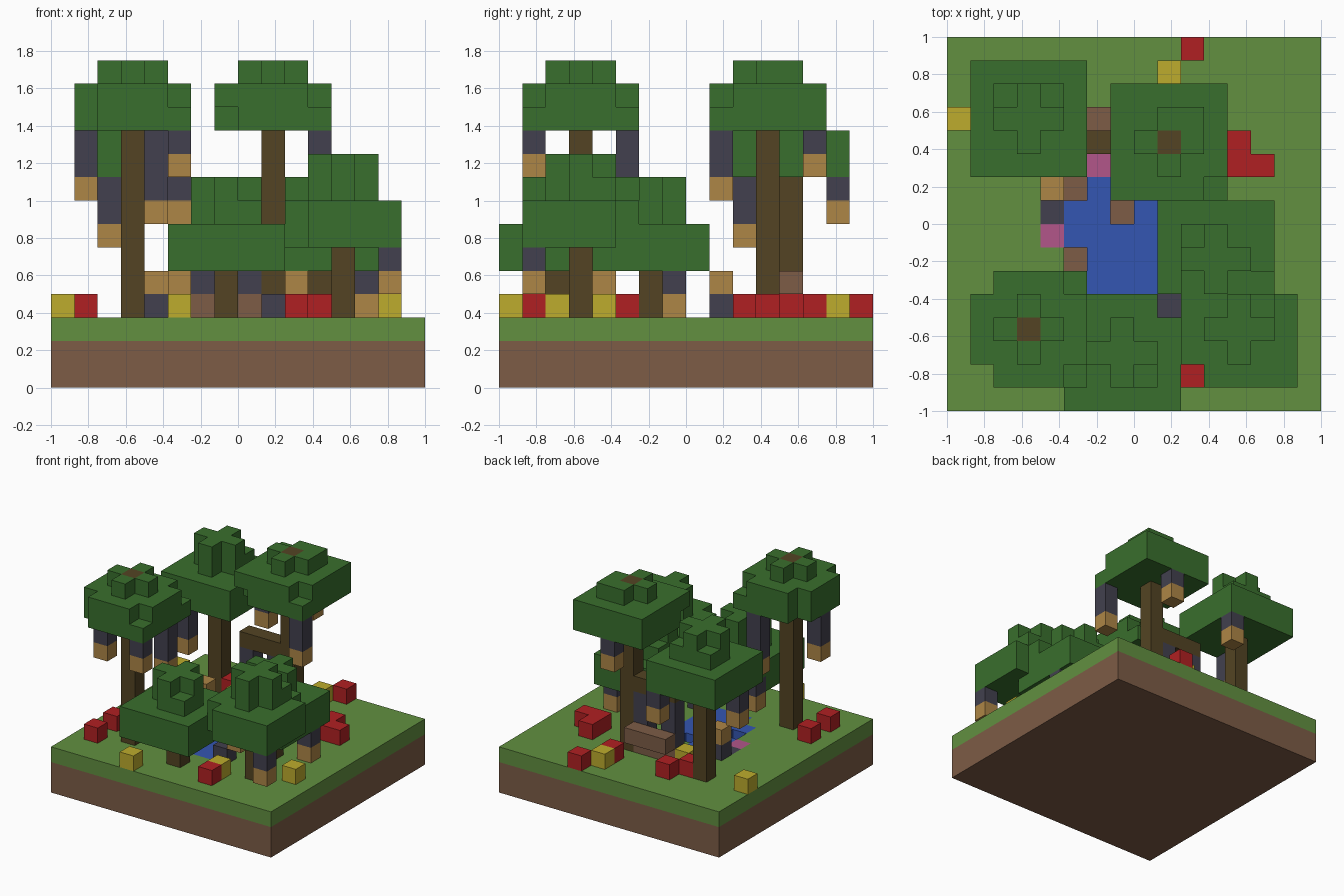
import bpy
import bmesh
from mathutils import Vector

default_cube = bpy.data.objects.get("Cube")
if default_cube:
    bpy.data.objects.remove(default_cube, do_unlink=True)

UNIT = 0.125
GRID = range(16)
SOIL, TURF, GROUND = 1, 2, 3


def linear(channel):
    value = channel / 255
    return value / 12.92 if value < 0.04045 else ((value + 0.055) / 1.055) ** 2.4


def make_material(name, red, green, blue):
    colour = (linear(red), linear(green), linear(blue), 1.0)
    material = bpy.data.materials.new(name)
    material.use_nodes = True
    material.diffuse_color = colour
    shader = next(n for n in material.node_tree.nodes if n.type == 'BSDF_PRINCIPLED')
    shader.inputs["Base Color"].default_value = colour
    shader.inputs["Roughness"].default_value = 0.9
    return material


grass = make_material("grass green", 98, 144, 64)
dirt = make_material("earth brown", 125, 92, 70)
leaf = make_material("leaf green", 57, 111, 45)
bark = make_material("bark brown", 83, 68, 35)
slate = make_material("slate grey", 66, 64, 78)
amber = make_material("lantern tan", 174, 134, 70)
crimson = make_material("flower red", 176, 32, 34)
gold = make_material("flower yellow", 189, 172, 45)
rose = make_material("clay pink", 178, 86, 138)
water = make_material("water blue", 52, 86, 178)

parts = {}      # part name -> (material, list of blocks)
occupied = {}   # block -> part name, first come first served


def put(part, material, cells):
    blocks = parts.setdefault(part, (material, []))[1]
    for cell in cells:
        if cell not in occupied:
            occupied[cell] = part
            blocks.append(cell)


def column(i, j, low, high):
    return [(i, j, k) for k in range(low, high)]


def tree(name, i, j, base, gaps=(), crown=(), clipped=False):
    """Trunk plus a canopy: two wide layers, a small layer and a cross on top.
    gaps lists missing canopy corners as (side x, side y, layer);
    crown lists the corners kept on the small layer."""
    put(name + "_trunk", bark, column(i, j, GROUND, base + 3))
    cells = []
    for layer in (0, 1):
        cells += [(i + a, j + b, base + layer)
                  for a in range(-2, 3) for b in range(-2, 3)
                  if (a / 2, b / 2, layer) not in gaps]
    cross = [(0, 0), (1, 0), (-1, 0), (0, 1), (0, -1)]
    cells += [(i + a, j + b, base + 2) for a, b in cross + list(crown)]
    if not clipped:
        cells += [(i + a, j + b, base + 3) for a, b in cross]
    put(name + "_canopy", leaf, cells)


def both(*corners):
    return [(a, b, layer) for a, b in corners for layer in (0, 1)]


def lantern(i, j, top, length):
    """Cord hanging below height top, with a lantern at its end."""
    put("lantern_cords", slate, column(i, j, top - length, top))
    put("lanterns", amber, [(i, j, top - length - 1)])


# Pond, its clay and gravel rim, and pits down to bare soil
pits = {(5, 9), (5, 6), (7, 8)}
pond = [(i, j) for i in range(6, 9) for j in range(4, 9) if (i, j) not in pits]
pond += [(6, 9), (5, 8), (5, 7), (5, 5)]
put("pond", water, [(i, j, TURF) for i, j in pond])
put("clay_patches", rose, [(4, 7, TURF), (6, 10, TURF)])
put("gravel_patch", slate, [(4, 8, TURF)])

# Ground slab
put("soil", dirt, [(i, j, k) for i in GRID for j in GRID for k in range(TURF)])
put("lawn", grass, [(i, j, TURF) for i in GRID for j in GRID if (i, j) not in pits])

# Tall trees
tree("back_right_tree", 3, 12, 9, crown=[(-1, 1), (1, 1)])
tree("back_left_tree", 9, 11, 11, clipped=True, crown=[(1, 1)],
     gaps=[(-1, -1, 0), (1, -1, 1)])
tree("front_right_tree", 3, 3, 11, clipped=True,
     gaps=both((-1, -1), (-1, 1)) + [(1, -1, 1), (1, 1, 1)])

# Low trees
tree("front_middle_tree", 7, 2, 5, gaps=both((1, 1)) + [(-1, 1, 0)], crown=[(1, -1)])
tree("left_middle_tree", 11, 6, 5, gaps=both((-1, -1)), crown=[(-1, 1)])
tree("front_left_tree", 12, 3, 6, gaps=both((-1, -1), (1, 1)), crown=[(1, 1)])

# Swing: branch, ropes, seat and back rest
swing = range(6, 9)
put("swing_branch", bark, [(i, 11, 7) for i in swing])
for side in (swing[0], swing[-1]):
    put("swing_ropes", slate, column(side, 11, GROUND + 1, 7))
put("swing_seat", dirt, [(i, 11, GROUND) for i in swing])
put("swing_back", dirt, [(i, 12, GROUND + 1) for i in swing])

# Lanterns hanging from the canopies: column, row, canopy underside, cord length
for spot in [(1, 3, 11, 2), (5, 1, 11, 1), (4, 5, 11, 3),
             (2, 10, 9, 2), (5, 14, 9, 1),
             (11, 9, 11, 2), (9, 13, 11, 1),
             (5, 4, 6, 1), (13, 7, 5, 1), (14, 1, 6, 1), (10, 4, 6, 1)]:
    lantern(*spot)

# Lamp post by the pond, and a loose rock
put("lamp_post", slate, [(4, 9, GROUND)])
put("lamp_post_light", amber, [(4, 9, GROUND + 1)])
put("rock", slate, [(9, 4, GROUND)])

# Flower blocks on the lawn
reds = [(1, 2), (1, 4), (10, 1), (11, 5), (12, 10), (13, 10), (12, 11),
        (9, 13), (10, 15), (5, 13), (4, 12)]
yellows = [(0, 12), (5, 0), (5, 11), (9, 14), (10, 2), (14, 4)]
put("red_flowers", crimson, [(i, j, GROUND) for i, j in reds])
put("yellow_flowers", gold, [(i, j, GROUND) for i, j in yellows])


def build(name, material, blocks):
    """Mesh the outer skin of a part, leaving out faces shared by two blocks."""
    bm = bmesh.new()
    offset = Vector((-1, -1, 0))
    for block in blocks:
        centre = Vector(block) + Vector((0.5, 0.5, 0.5))
        for axis in range(3):
            for sign in (-1, 1):
                normal = Vector((0, 0, 0))
                normal[axis] = sign
                if tuple(int(c) for c in Vector(block) + normal) in occupied:
                    continue
                u = Vector((0, 0, 0))
                u[(axis + 1) % 3] = 0.5
                v = normal.cross(u)
                middle = centre + normal / 2
                corners = (middle - u - v, middle + u - v, middle + u + v, middle - u + v)
                bm.faces.new([bm.verts.new(c * UNIT + offset) for c in corners])
    bmesh.ops.remove_doubles(bm, verts=bm.verts, dist=UNIT / 100)
    mesh = bpy.data.meshes.new(name)
    bm.to_mesh(mesh)
    bm.free()
    mesh.materials.append(material)
    bpy.context.scene.collection.objects.link(bpy.data.objects.new(name, mesh))


for part, (material, blocks) in parts.items():
    build(part, material, blocks)
